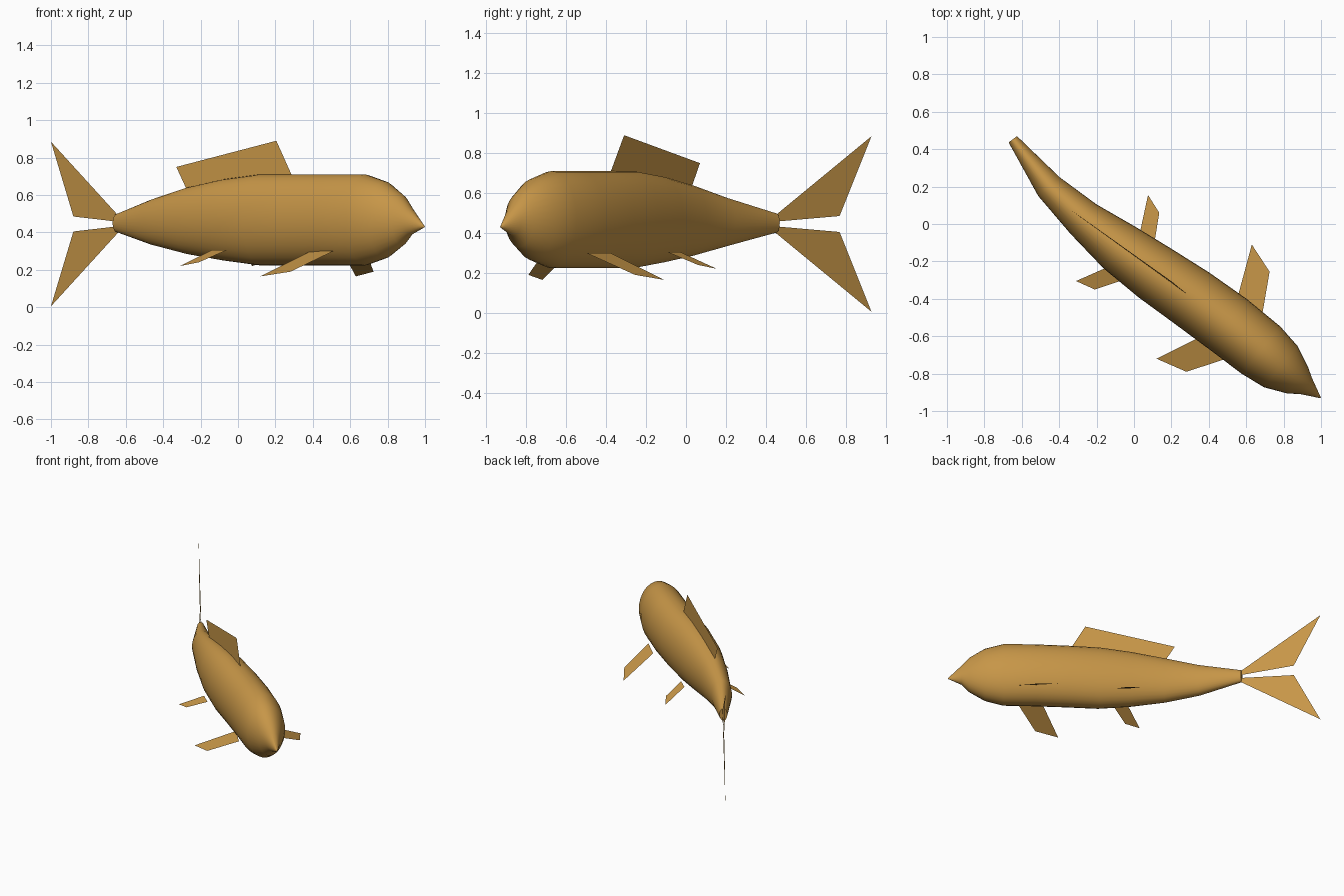
import bpy
import bmesh
from math import cos, sin, pi
from mathutils import Vector

default_cube = bpy.data.objects.get("Cube")
if default_cube:
    bpy.data.objects.remove(default_cube, do_unlink=True)


def make_material(name, colour):
    material = bpy.data.materials.new(name)
    material.use_nodes = True
    material.diffuse_color = colour
    material.node_tree.nodes["Principled BSDF"].inputs["Base Color"].default_value = colour
    return material


gold = make_material("golden_scale", (0.57, 0.305, 0.064, 1))


def add_object(name, bm):
    mesh = bpy.data.meshes.new(name)
    bm.to_mesh(mesh)
    bm.free()
    mesh.materials.append(gold)
    obj = bpy.data.objects.new(name, mesh)
    bpy.context.collection.objects.link(obj)
    return obj


def loft(name, stations, sides=32):
    """Skin elliptical rings that stand square to a curved spine."""
    bm = bmesh.new()
    rings = []
    for i, (x, y, z, half_width, half_height) in enumerate(stations):
        before = stations[max(i - 1, 0)]
        after = stations[min(i + 1, len(stations) - 1)]
        along = Vector((after[0] - before[0], after[1] - before[1], 0)).normalized()
        across = Vector((-along.y, along.x, 0))
        ring = []
        for k in range(sides):
            angle = 2 * pi * k / sides
            offset = across * half_width * cos(angle)
            offset.z = half_height * sin(angle)
            ring.append(bm.verts.new(Vector((x, y, z)) + offset))
        rings.append(ring)
    for a, b in zip(rings, rings[1:]):
        for k in range(sides):
            n = (k + 1) % sides
            bm.faces.new((a[k], a[n], b[n], b[k]))
    bm.faces.new(rings[0])
    bm.faces.new(rings[-1])
    bmesh.ops.recalc_face_normals(bm, faces=bm.faces[:])
    return add_object(name, bm)


def fin(name, *corners):
    """A paper-thin flat blade."""
    bm = bmesh.new()
    bm.faces.new([bm.verts.new(corner) for corner in corners])
    return add_object(name, bm)


# Body from tail stalk to pointed snout: x, y, z, half width, half height
body = loft("body", [
    (-0.648, 0.453, 0.45, 0.028, 0.048),
    (-0.455, 0.2, 0.455, 0.076, 0.122),
    (-0.27, 0.026, 0.462, 0.105, 0.178),
    (-0.078, -0.126, 0.467, 0.14, 0.217),
    (0.115, -0.264, 0.467, 0.157, 0.243),
    (0.308, -0.395, 0.467, 0.165, 0.243),
    (0.502, -0.535, 0.467, 0.168, 0.243),
    (0.68, -0.675, 0.467, 0.163, 0.243),
    (0.785, -0.763, 0.467, 0.142, 0.205),
    (0.875, -0.835, 0.465, 0.09, 0.135),
    (0.92, -0.867, 0.46, 0.053, 0.075),
    (0.998, -0.93, 0.43, 0.002, 0.002),
])
bpy.context.view_layer.objects.active = body
body.select_set(True)
bpy.ops.object.shade_smooth_by_angle(angle=pi / 4)
body.select_set(False)

# Back fin
fin("dorsal_fin", (-0.27, 0.025, 0.62), (0.29, -0.38, 0.7),
    (0.205, -0.31, 0.89), (-0.33, 0.07, 0.75))

# Forked tail, the lower lobe mirrored from the upper one
tail_middle = 0.445
for name, side in (("upper_tail_fin", 1), ("lower_tail_fin", -1)):
    fin(name, *[(x, y, tail_middle + side * rise) for x, y, rise in (
        (-0.64, 0.45, 0.012), (-0.88, 0.77, 0.04),
        (-1, 0.93, 0.44), (-0.64, 0.45, 0.045))])


# Paired side fins: outline in plan, sloping down from root to tip
def side_fin(name, heights, outline):
    fin(name, *[(x, y, z) for (x, y), z in zip(outline, heights)])


front_heights = (0.165, 0.19, 0.3, 0.3)
side_fin("right_pectoral_fin", front_heights,
         ((0.12, -0.72), (0.28, -0.79), (0.51, -0.715), (0.39, -0.585)))
side_fin("left_pectoral_fin", front_heights,
         ((0.63, -0.11), (0.725, -0.255), (0.683, -0.5), (0.557, -0.38)))

rear_heights = (0.22, 0.24, 0.305, 0.305)
side_fin("right_pelvic_fin", rear_heights,
         ((-0.31, -0.305), (-0.21, -0.35), (-0.06, -0.3), (-0.14, -0.23)))
side_fin("left_pelvic_fin", rear_heights,
         ((0.075, 0.155), (0.135, 0.06), (0.11, -0.095), (0.035, -0.03)))
